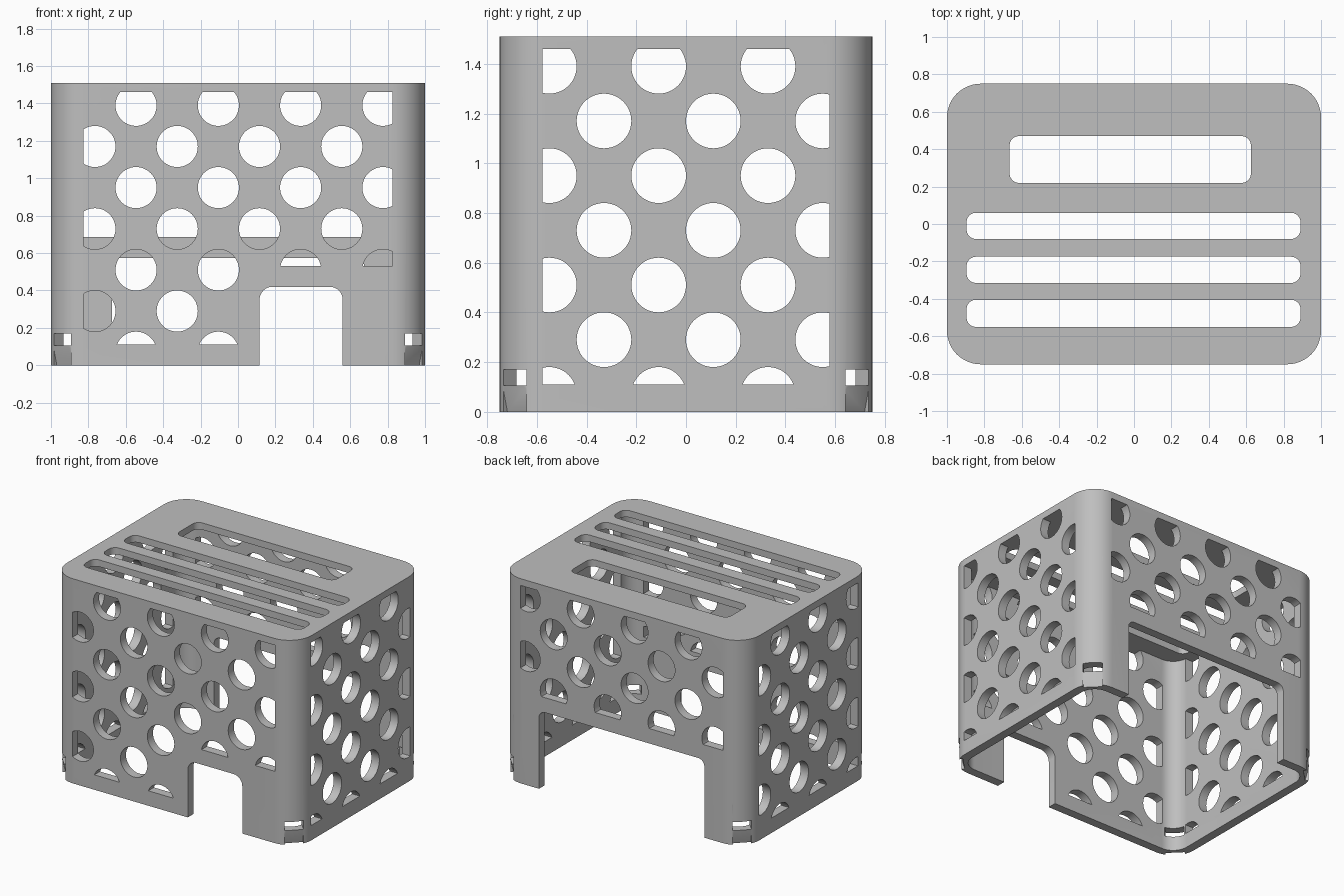
import bpy
import bmesh
from math import cos, sin, pi, sqrt
from mathutils import Vector

cube = bpy.data.objects.get("Cube")
if cube:
    bpy.data.objects.remove(cube, do_unlink=True)

HX, HY, HEIGHT = 1.0, 0.75, 1.51
WALL, ROOF, CORNER = 0.065, 0.05, 0.18
HOLE_R, PITCH, MARGIN = 0.11, 0.22, 0.11
X, Y, Z = Vector((1, 0, 0)), Vector((0, 1, 0)), Vector((0, 0, 1))


def rounded_rect(x0, x1, y0, y1, r, steps=12):
    centres = [(x1 - r, y1 - r), (x0 + r, y1 - r), (x0 + r, y0 + r), (x1 - r, y0 + r)]
    return [(cx + r * cos((q + i / steps) * pi / 2), cy + r * sin((q + i / steps) * pi / 2))
            for q, (cx, cy) in enumerate(centres) for i in range(steps + 1)]


def circle(cx, cy, r, steps=48):
    return [(cx + r * cos(2 * pi * i / steps), cy + r * sin(2 * pi * i / steps))
            for i in range(steps)]


def clip(pts, axis, limit, sign):
    """Keep the part of a convex outline where sign * (coordinate - limit) <= 0."""
    out = []
    for a, b in zip(pts, pts[1:] + pts[:1]):
        da, db = sign * (a[axis] - limit), sign * (b[axis] - limit)
        if da <= 0:
            out.append(a)
        if da * db < 0:
            t = da / (da - db)
            out.append((a[0] + t * (b[0] - a[0]), a[1] + t * (b[1] - a[1])))
    return out


def prism(bm, pts, u, v, n, start, end, origin=Vector()):
    """Extrude an outline in the u, v plane along n."""
    rings = [[bm.verts.new(origin + u * a + v * b + n * d) for a, b in pts]
             for d in (start, end)]
    bm.faces.new(rings[0][::-1])
    bm.faces.new(rings[1])
    for i in range(len(pts)):
        j = (i + 1) % len(pts)
        bm.faces.new((rings[0][i], rings[0][j], rings[1][j], rings[1][i]))


def make_object(name, bm):
    bmesh.ops.recalc_face_normals(bm, faces=bm.faces[:])
    mesh = bpy.data.meshes.new(name)
    bm.to_mesh(mesh)
    bm.free()
    obj = bpy.data.objects.new(name, mesh)
    bpy.context.collection.objects.link(obj)
    return obj


def hole_grid(first, columns, half, keep_out=None):
    """Staggered round holes, trimmed to the flat panel and around an opening."""
    outlines = []
    for row in range(7):
        z = 0.07 + row * PITCH
        for col in range(columns):
            c = first[row % 2] + col * 2 * PITCH
            pts = circle(c, z, HOLE_R)
            floor = MARGIN
            if keep_out and c + HOLE_R > keep_out[0]:
                floor = keep_out[1]
            for axis, limit, sign in ((0, half, 1), (0, -half, -1),
                                      (1, HEIGHT - ROOF, 1), (1, floor, -1)):
                pts = clip(pts, axis, limit, sign)
            if len(pts) > 2:
                outlines.append(pts)
    return outlines


# Outer housing and its hollow
bm = bmesh.new()
prism(bm, rounded_rect(-HX, HX, -HY, HY, CORNER), X, Y, Z, 0, HEIGHT)
housing = make_object("vented_housing", bm)

bm = bmesh.new()
prism(bm, rounded_rect(-HX + WALL, HX - WALL, -HY + WALL, HY - WALL, CORNER - WALL),
      X, Y, Z, -0.2, HEIGHT - ROOF)
hollow = make_object("hollow_cutter", bm)

bm = bmesh.new()
# Front and back panels: round vents plus a doorway in each
front_x = (-0.545, -0.765)
door_top, back_top = 0.42, 0.575
for pts in hole_grid(front_x, 4, 0.825, (0.01, door_top + MARGIN)):
    prism(bm, pts, X, Z, Y, -0.9, -0.62)
for pts in hole_grid(front_x, 4, 0.825, (-HX, back_top + MARGIN)):
    prism(bm, pts, X, Z, Y, 0.62, 0.9)
prism(bm, rounded_rect(0.115, 0.56, -0.2, door_top, 0.07), X, Z, Y, -0.9, -0.62)
prism(bm, rounded_rect(-0.675, 0.675, -0.2, back_top, 0.05), X, Z, Y, 0.62, 0.9)

# Side panels
for pts in hole_grid((-0.55, -0.33), 3, 0.577):
    for side in (-1, 1):
        prism(bm, pts, Y, Z, X * side, 0.92, 1.1)

# Roof slots
for x0, x1, y0, y1 in ((-0.665, 0.625, 0.22, 0.47), (-0.895, 0.89, -0.08, 0.06),
                       (-0.895, 0.89, -0.315, -0.175), (-0.895, 0.89, -0.55, -0.405)):
    prism(bm, rounded_rect(x0, x1, y0, y1, 0.05), X, Y, Z, 1.4, 1.6)

# Snap windows with a tapered lead-in at each bottom corner
snap = [(0.07, 0.105), (0.07, 0.17), (0.3, 0.17), (0.3, -0.02), (0.14, -0.02), (0.172, 0.105)]
for sx in (-1, 1):
    for sy in (-1, 1):
        out = Vector((sx, sy, 0)) / sqrt(2)
        across = Vector((-sy, sx, 0)) / sqrt(2)
        centre = Vector((sx * (HX - CORNER), sy * (HY - CORNER), 0))
        prism(bm, snap, out, Z, across, -0.065, 0.065, centre)
openings = make_object("openings_cutter", bm)

# Cut the housing, then discard the cutters
bpy.ops.object.select_all(action="DESELECT")
housing.select_set(True)
bpy.context.view_layer.objects.active = housing
for cutter in (hollow, openings):
    cutter.hide_render = True
    mod = housing.modifiers.new(cutter.name, "BOOLEAN")
    mod.operation = "DIFFERENCE"
    mod.solver = "EXACT"
    mod.object = cutter
    bpy.ops.object.modifier_apply(modifier=mod.name)
    bpy.data.objects.remove(cutter, do_unlink=True)

# Plain grey finish
grey = bpy.data.materials.new("light_grey")
grey.use_nodes = True
colour = (0.52, 0.52, 0.52, 1)
grey.diffuse_color = colour
grey.node_tree.nodes["Principled BSDF"].inputs["Base Color"].default_value = colour
housing.data.materials.clear()
housing.data.materials.append(grey)
bpy.ops.object.shade_smooth_by_angle(angle=pi / 6)
